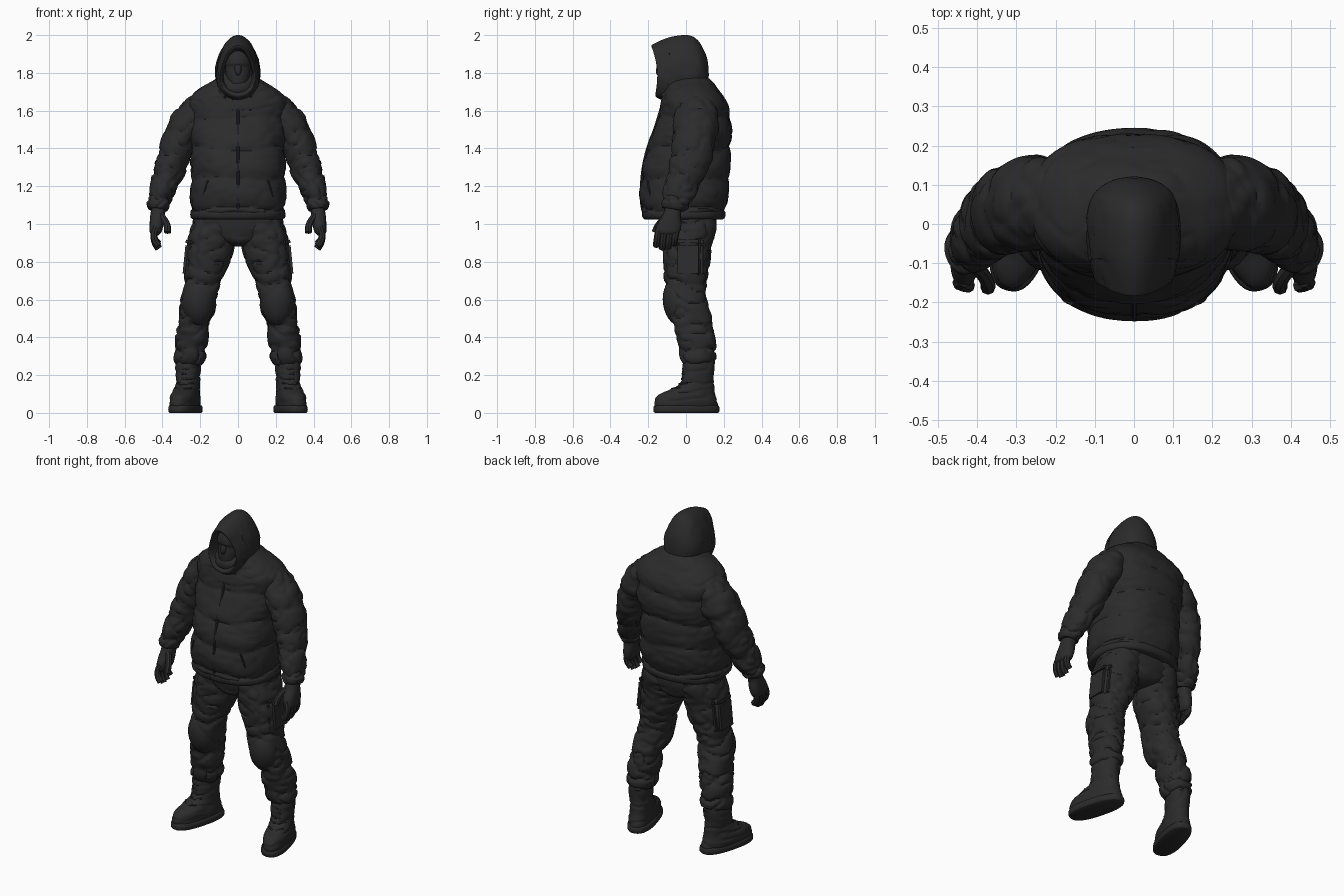
import bpy, bmesh
from math import sin, cos, pi, radians, copysign
from mathutils import Vector, Matrix, noise

if "Cube" in bpy.data.objects:
    bpy.data.objects.remove(bpy.data.objects["Cube"])

cloth = bpy.data.materials.new("charcoal cloth")
COLOUR = (0.024, 0.024, 0.024, 1)
cloth.diffuse_color = COLOUR
cloth.use_nodes = True
cloth.node_tree.nodes["Principled BSDF"].inputs["Base Color"].default_value = COLOUR
cloth.node_tree.nodes["Principled BSDF"].inputs["Roughness"].default_value = 0.9


def finish(name, bm, mirrored=False, matrix=None):
    """Turn a bmesh into an object, with an optional copy on the right."""
    bmesh.ops.recalc_face_normals(bm, faces=bm.faces)
    if matrix:
        bm.transform(matrix)
    for side in (("left_", "right_") if mirrored else ("",)):
        if side == "right_":
            bm.transform(Matrix.Scale(-1, 4, (1, 0, 0)))
            bmesh.ops.reverse_faces(bm, faces=bm.faces)
        mesh = bpy.data.meshes.new(side + name)
        bm.to_mesh(mesh)
        mesh.materials.append(cloth)
        obj = bpy.data.objects.new(side + name, mesh)
        bpy.context.collection.objects.link(obj)
        bpy.ops.object.select_all(action="DESELECT")
        obj.select_set(True)
        bpy.context.view_layer.objects.active = obj
        bpy.ops.object.shade_smooth_by_angle(angle=radians(40))
    bm.free()


def skin(name, rings, **kw):
    """Bridge rings of points and cap both ends."""
    bm = bmesh.new()
    loops = [[bm.verts.new(p) for p in ring] for ring in rings]
    n = len(loops[0])
    for a, b in zip(loops, loops[1:]):
        for i in range(n):
            j = (i + 1) % n
            bm.faces.new((a[i], a[j], b[j], b[i]))
    bm.faces.new(loops[0])
    bm.faces.new(loops[-1])
    finish(name, bm, **kw)


def smooth_keys(keys, steps):
    """Catmull-Rom interpolation of the key rows."""
    out = []
    for i in range(len(keys) - 1):
        rows = [keys[max(i - 1, 0)], keys[i], keys[i + 1], keys[min(i + 2, len(keys) - 1)]]
        for s in range(steps):
            t = s / steps
            out.append([b + t / 2 * (c - a + t * (2*a - 5*b + 4*c - d + t * (3*(b - c) + d - a)))
                        for a, b, c, d in zip(*rows)])
    return out + [list(keys[-1])]


def wrinkle(p):
    """Soft bulges cut by narrow, mostly level folds."""
    q = Vector((p.x * 9, p.y * 9, p.z * 15))
    fold = max(0, 1 - 5 * abs(noise.noise(q)))
    return noise.noise(q * 0.6 + Vector((7, 3, 5))) - 0.9 * fold


def loft(name, keys, n=40, steps=8, power=2, follow=False, seams=(), puff=0, crease=0, **kw):
    """Rows are x, y, z, half width, half depth; seams are heights of quilting."""
    rows = smooth_keys(keys, steps)
    rings = []
    for k, (x, y, z, rx, ry) in enumerate(rows):
        u, v = Vector((1, 0, 0)), Vector((0, 1, 0))
        if follow:
            t = Vector(rows[min(k + 1, len(rows) - 1)][:3]) - Vector(rows[max(k - 1, 0)][:3])
            v = t.cross(u).normalized()
            u = v.cross(t).normalized()
        ring = []
        for i in range(n):
            a = 2 * pi * i / n
            c, s = cos(a), sin(a)
            c, s = copysign(abs(c) ** (2 / power), c), copysign(abs(s) ** (2 / power), s)
            p = Vector((x, y, z)) + u * rx * c + v * ry * s
            swell = crease * wrinkle(p) if crease else 0
            h = z + 0.012 * sin(3 * a + 9 * z)
            for lo, hi in zip(seams, seams[1:]):
                if lo <= h < hi:
                    swell += puff * (sin(pi * (h - lo) / (hi - lo)) ** 0.5 - 0.75)
            ring.append(p + (u * c + v * s) * swell)
        rings.append(ring)
    skin(name, rings, **kw)


def cord(name, points, r, **kw):
    loft(name, [(*p, r, r) for p in points], n=8, steps=4, follow=True, **kw)


def ball(name, centre, size, tilt=0, **kw):
    bm = bmesh.new()
    bmesh.ops.create_uvsphere(bm, u_segments=24, v_segments=14, radius=1)
    m = Matrix.Translation(centre) @ Matrix.Rotation(tilt, 4, "X") @ Matrix.Diagonal((*size, 1))
    finish(name, bm, matrix=m, **kw)


def pad(name, centre, size, lean=0, **kw):
    """Box with rounded edges, leaning sideways."""
    bm = bmesh.new()
    bmesh.ops.create_cube(bm, size=1)
    bm.transform(Matrix.Diagonal((*size, 1)))
    bmesh.ops.bevel(bm, geom=bm.edges[:], offset=min(size) * 0.4, segments=3, affect="EDGES")
    finish(name, bm, matrix=Matrix.Translation(centre) @ Matrix.Rotation(lean, 4, "Y"), **kw)


# Quilted jacket
jacket = [(0, -.012, 1.045, .243, .212), (0, -.012, 1.1, .252, .228), (0, -.006, 1.2, .254, .236),
          (0, 0, 1.3, .25, .232), (0, .013, 1.4, .252, .222), (0, .036, 1.5, .258, .208),
          (0, .045, 1.6, .268, .186), (0, .04, 1.66, .26, .165), (0, .03, 1.71, .212, .14),
          (0, .022, 1.75, .148, .125), (0, .015, 1.785, .1, .1)]
loft("jacket_body", jacket, n=80, power=2.35, puff=.017, crease=.006,
     seams=(1.04, 1.08, 1.24, 1.4, 1.56, 1.8))
loft("jacket_hem", [(0, -.012, 1.025, .238, .208), (0, -.012, 1.035, .25, .218),
                    (0, -.012, 1.058, .252, .222), (0, -.012, 1.07, .243, .215)],
     n=64, steps=3, power=2.35, crease=.002)
cord("zip_placket", [(0, y - ry + .006, z) for x, y, z, rx, ry in jacket[:9]], .008)
cord("pocket_welt", [(.19, -.17, 1.1), (.178, -.193, 1.17), (.16, -.203, 1.23)], .005, mirrored=True)
pad("hem_toggle", (.035, -.22, 1.05), (.035, .025, .03), mirrored=True)

# Padded sleeves
loft("sleeve", [(.14, .05, 1.65, .07, .08), (.2, .052, 1.6, .1, .115), (.26, .052, 1.53, .103, .122),
                (.312, .042, 1.43, .095, .115), (.353, .02, 1.32, .087, .105),
                (.393, -.018, 1.21, .076, .092), (.415, -.05, 1.125, .062, .078),
                (.421, -.06, 1.095, .055, .068), (.423, -.064, 1.075, .045, .056)],
     n=56, steps=10, follow=True, puff=.013, crease=.01, mirrored=True,
     seams=(1.06, 1.12, 1.24, 1.34, 1.46, 1.58, 1.75))

# Gloved hands
loft("palm", [(.42, -.06, 1.1, .036, .046), (.425, -.075, 1.05, .039, .048),
              (.431, -.088, 1.0, .037, .064), (.436, -.095, .96, .032, .064),
              (.438, -.097, .94, .018, .052)],
     n=20, steps=5, power=2.4, mirrored=True)
for i, length in enumerate((.075, .09, .085, .066)):
    y = -.143 + i * .031
    cord(f"finger_{i + 1}", [(.433, y, .985), (.445, y - .006, .945), (.439, y - .011, .955 - length * .6),
                             (.42, y - .014, .96 - length)], .0185, mirrored=True)
cord("thumb", [(.41, -.1, 1.05), (.386, -.128, 1.015), (.374, -.15, .985), (.373, -.163, .955)],
     .019, mirrored=True)

# Hood: egg-shaped rings from the inside of the opening to the back
hood = [(-.06, 1.9, -.07, 1.74, .07), (-.165, 1.928, -.14, 1.7, .082),
        (-.183, 1.942, -.16, 1.69, .09), (-.172, 1.953, -.158, 1.672, .097),
        (-.1, 1.985, -.115, 1.655, .112), (-.02, 2.0, -.03, 1.66, .12),
        (.03, 1.995, .04, 1.67, .116), (.065, 1.97, .08, 1.69, .103), (.09, 1.93, .105, 1.715, .08),
        (.108, 1.89, .117, 1.75, .05), (.117, 1.85, .121, 1.79, .018)]
rings = []
for yt, zt, yb, zb, w in smooth_keys(hood, 5):
    ring = []
    for i in range(48):
        a = 2 * pi * i / 48
        t = (1 + sin(a)) / 2
        sag = .02 * sin(pi * t) if yt < -.09 else 0
        p = Vector((w * cos(a) * (1 - .2 * sin(a)), yb + (yt - yb) * t + sag, zb + (zt - zb) * t))
        p.x *= 1 + .06 * wrinkle(p)
        ring.append(p)
    rings.append(ring)
skin("hood", rings)
loft("hood_collar", [(0, -.01, 1.68, .14, .135), (0, -.012, 1.73, .13, .136),
                     (0, -.005, 1.77, .118, .122), (0, 0, 1.8, .1, .105)], steps=5, crease=.008)
cord("drawcord", [(.022, -.145, 1.695), (.028, -.122, 1.655), (.03, -.138, 1.6)], .005, mirrored=True)
cord("collar_fold", [(.06, -.14, 1.71), (.068, -.115, 1.66), (.064, -.132, 1.6)], .008, mirrored=True)

# Masked face
loft("face_mask", [(0, -.085, 1.685, .03, .04), (0, -.09, 1.73, .05, .055), (0, -.088, 1.79, .063, .06),
                   (0, -.085, 1.83, .066, .058), (0, -.087, 1.855, .068, .064),
                   (0, -.08, 1.9, .06, .06), (0, -.07, 1.935, .03, .035)],
     n=28, steps=5)
ball("nose", (0, -.14, 1.82), (.018, .018, .034), tilt=-.25)

# Trousers
loft("trouser_seat", [(0, .02, .88, .015, .07), (0, .018, .905, .12, .125), (0, .018, .97, .222, .143),
                      (0, .015, 1.07, .23, .15)], steps=8, power=2.2, crease=.006)
loft("trouser_leg", [(.12, .018, 1.03, .115, .14), (.135, .01, .92, .129, .14), (.161, 0, .8, .12, .122),
                     (.186, 0, .7, .102, .116), (.206, -.002, .6, .099, .112),
                     (.229, .025, .5, .09, .109), (.248, .05, .4, .085, .103),
                     (.251, .064, .31, .088, .1), (.255, .068, .27, .078, .09),
                     (.255, .07, .25, .062, .077)],
     n=56, power=2.2, puff=.012, crease=.012, mirrored=True, steps=10,
     seams=(.24, .335, .46, .69, .88, 1.1))
ball("knee_pad", (.21, -.045, .585), (.086, .077, .125), tilt=.15, mirrored=True)
pad("cargo_pocket", (.255, .01, .81), (.062, .16, .2), lean=-.1, mirrored=True)
pad("pocket_flap", (.244, .01, .905), (.066, .165, .07), lean=-.1, mirrored=True)

# Boots, toes turned outward
turn = Matrix.Translation((.26, .07, 0)) @ Matrix.Rotation(radians(15), 4, "Z")
loft("boot", [(0, -.07, .03, .067, .169), (0, -.073, .065, .07, .169), (0, -.067, .095, .067, .154),
              (0, -.043, .122, .063, .126), (0, -.015, .15, .061, .098), (0, -.008, .19, .063, .088),
              (0, -.004, .24, .066, .087), (0, 0, .29, .06, .082)],
     power=2.3, steps=6, crease=.006, mirrored=True, matrix=turn)
loft("boot_sole", [(0, -.07, 0, .067, .17), (0, -.07, .008, .074, .178), (0, -.07, .032, .074, .177),
                   (0, -.07, .04, .067, .169)], power=2.5, steps=2, mirrored=True, matrix=turn)
for i, y in enumerate((-.152, -.11, -.097, -.093, -.09)):
    z = .125 + i * .027
    cord(f"lace_{i + 1}", [(-.045, y + .035, z + .006), (0, y, z), (.045, y + .035, z + .006)], .006,
         mirrored=True, matrix=turn)
